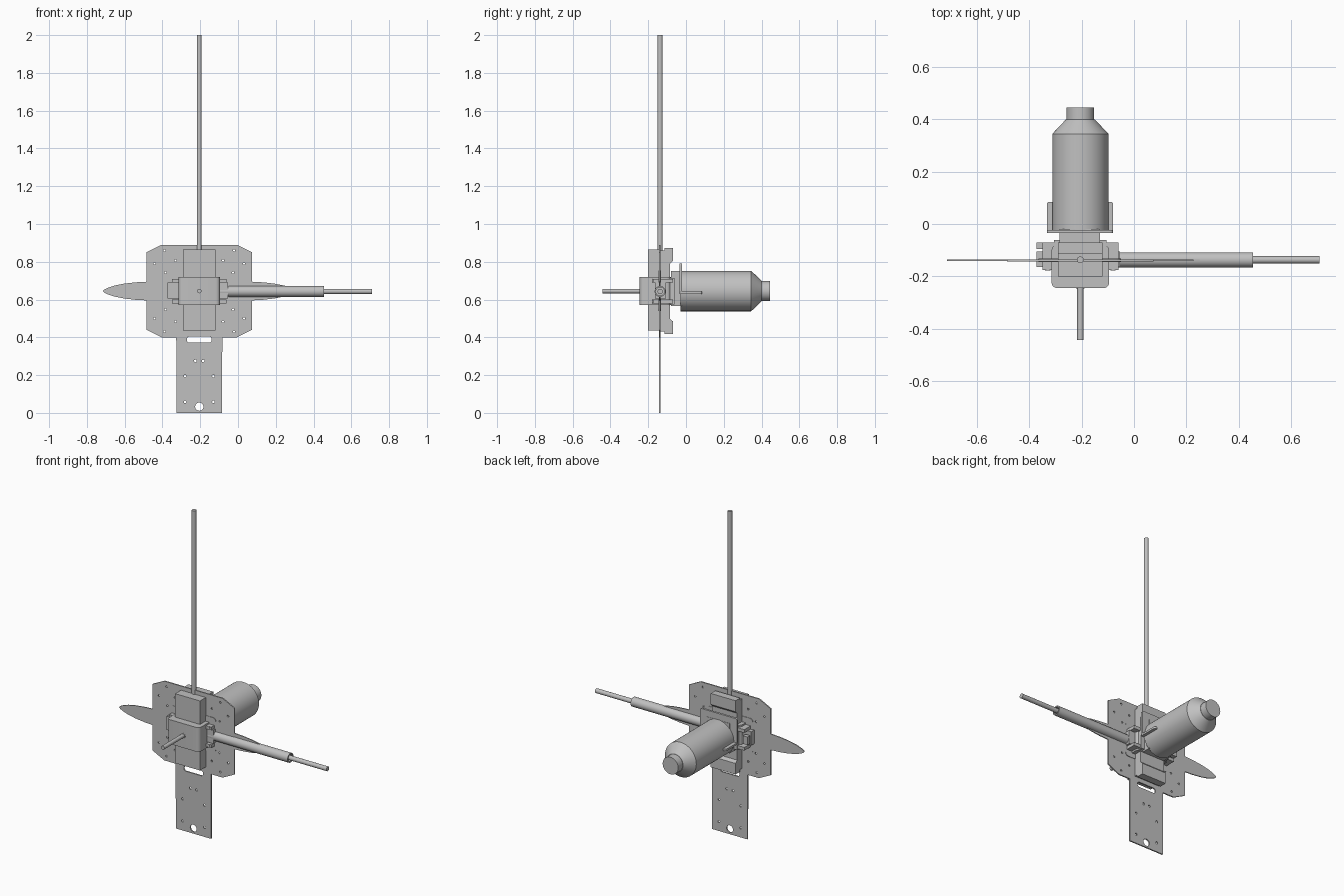
import bpy, bmesh
from math import pi, cos, sin, radians

cube = bpy.data.objects.get("Cube")
if cube:
    bpy.data.objects.remove(cube, do_unlink=True)

CX, CY, CZ = -0.205, -0.137, 0.645   # hub where all the rods meet

grey = bpy.data.materials.new("light_grey")
grey.use_nodes = True
grey.diffuse_color = (0.53, 0.53, 0.53, 1)
grey.node_tree.nodes["Principled BSDF"].inputs["Base Color"].default_value = (0.53, 0.53, 0.53, 1)

TURN = {"X": (pi / 2, 0, pi / 2), "Y": (pi / 2, 0, 0), "Z": (0, 0, 0)}


def circle(u, v, r, n=12):
    return [(u + r * cos(2 * pi * i / n), v + r * sin(2 * pi * i / n)) for i in range(n)]


def rounded(u0, u1, v0, v1, r, n=5):
    """Rectangle outline with round corners."""
    pts = []
    for k, (u, v) in enumerate([(u1 - r, v1 - r), (u0 + r, v1 - r), (u0 + r, v0 + r), (u1 - r, v0 + r)]):
        for i in range(n + 1):
            a = pi / 2 * (k + i / n)
            pts.append((u + r * cos(a), v + r * sin(a)))
    return pts


def finish(ob):
    ob.data.materials.clear()
    ob.data.materials.append(grey)
    bpy.ops.object.select_all(action="DESELECT")
    ob.select_set(True)
    bpy.context.view_layer.objects.active = ob
    bpy.ops.object.shade_smooth_by_angle(angle=radians(30))


def extrude(name, loops, axis, lo, hi):
    """Fill an outline (later loops are holes) and extrude it along an axis."""
    cu = bpy.data.curves.new(name, "CURVE")
    cu.dimensions, cu.fill_mode, cu.extrude = "2D", "BOTH", (hi - lo) / 2
    for loop in loops:
        sp = cu.splines.new("POLY")
        sp.points.add(len(loop) - 1)
        for p, (u, v) in zip(sp.points, loop):
            p.co = (u, v, 0, 1)
        sp.use_cyclic_u = True
    ob = bpy.data.objects.new(name, cu)
    bpy.context.collection.objects.link(ob)
    ob.rotation_euler = TURN[axis]
    ob.location["XYZ".index(axis)] = (lo + hi) / 2
    bpy.ops.object.select_all(action="DESELECT")
    ob.select_set(True)
    bpy.context.view_layer.objects.active = ob
    bpy.ops.object.convert(target="MESH")
    finish(bpy.context.view_layer.objects.active)


def box(name, x, y, z):
    bm = bmesh.new()
    bmesh.ops.create_cube(bm, size=1)
    for v in bm.verts:
        v.co = [lo + (hi - lo) * (c + 0.5) for c, (lo, hi) in zip(v.co, (x, y, z))]
    add_mesh(name, bm)


def add_mesh(name, bm):
    bmesh.ops.recalc_face_normals(bm, faces=bm.faces)
    me = bpy.data.meshes.new(name)
    bm.to_mesh(me)
    bm.free()
    ob = bpy.data.objects.new(name, me)
    bpy.context.collection.objects.link(ob)
    finish(ob)


def lathe(name, profile, axis, centre, n=32):
    """Turn (position, radius) pairs around a line parallel to an axis."""
    k = "XYZ".index(axis)
    bm = bmesh.new()
    rings = []
    for t, r in profile:
        ring = []
        for i in range(n):
            a = 2 * pi * i / n
            co = list(centre)
            co[k] = t
            co[(k + 1) % 3] += r * cos(a)
            co[(k + 2) % 3] += r * sin(a)
            ring.append(bm.verts.new(co))
        rings.append(ring)
    for a, b in zip(rings, rings[1:]):
        for i in range(n):
            bm.faces.new((a[i], a[(i + 1) % n], b[(i + 1) % n], b[i]))
    bm.faces.new(rings[0])
    bm.faces.new(rings[-1])
    add_mesh(name, bm)


# Mounting plate with tail, slot and screw holes
half = [(0.12, 0), (0.122, 0.40), (0.2, 0.40), (0.28, 0.44), (0.28, 0.85), (0.2, 0.89)]
outline = [(CX + u, v) for u, v in half] + [(CX - u, v) for u, v in reversed(half)]
holes = [rounded(CX - 0.065, CX + 0.065, 0.372, 0.404, 0.012), circle(CX, 0.033, 0.022, 20)]
for s in (-1, 1):
    for u, v in ((0.021, 0.275), (0.075, 0.195), (0.075, 0.058)):
        holes.append(circle(CX + s * u, v, 0.007))
    for u, v in ((0.184, 0.215), (0.237, 0.145), (0.126, 0.162), (0.179, 0.098)):
        holes += [circle(CX + s * u, CZ + t * v, 0.006) for t in (-1, 1)]
extrude("mounting_plate", [outline] + holes, "Y", -0.143, -0.135)

# Slim blades reaching out on both sides of the plate
edge = [(0.27, 0.05), (0.34, 0.046), (0.40, 0.039), (0.45, 0.029), (0.485, 0.017), (0.503, 0.008), (0.51, 0)]
for s, side in ((-1, "right"), (1, "left")):
    pts = edge + [(u, -v) for u, v in reversed(edge[:-1])]
    extrude(side + "_blade", [[(CX + s * u, CZ + v) for u, v in pts]], "Y", -0.141, -0.135)

# Upright housing in front and stepped block behind
box("front_housing", (-0.29, -0.12), (-0.2, -0.138), (0.435, 0.865))
step = [(-0.138, 0.215), (-0.115, 0.215), (-0.115, 0.228), (-0.07, 0.228), (-0.07, 0.16), (-0.085, 0.145)]
profile = [(y, CZ + h) for y, h in step] + [(y, CZ - h) for y, h in reversed(step)]
extrude("rear_block", [profile], "X", -0.29, -0.12)

# Gearbox: rounded cap, round-cornered flange and rear body
extrude("gearbox_cap", [rounded(-0.315, -0.095, -0.245, -0.08, 0.022)], "Z", 0.57, 0.72)
extrude("gearbox_flange", [rounded(-0.365, -0.05, 0.54, 0.755, 0.02)], "Y", -0.146, -0.132)
box("gearbox_rear", (-0.305, -0.105), (-0.105, -0.062), (0.575, 0.715))
box("motor_neck", (-0.285, -0.13), (-0.08, -0.02), (0.565, 0.75))

# Side brackets with clamp tabs and screws
for s, side in ((-1, "right"), (1, "left")):
    reach = 0.168 if s < 0 else 0.152
    xs = sorted((CX + s * 0.105, CX + s * reach))
    box(side + "_bracket", xs, (-0.165, -0.105), (0.605, 0.69))
    for t, level in ((-1, "lower"), (1, "upper")):
        z = CZ + t * 0.055
        box(f"{side}_{level}_tab", sorted((CX + s * 0.1, CX + s * 0.145)), (-0.175, -0.07), (z - 0.01, z + 0.01))
        lathe(f"{side}_{level}_screw", [(-0.178, 0.01), (-0.07, 0.01)], "Y", (CX + s * 0.125, 0, z), 12)
box("right_lug", (-0.372, -0.34), (-0.095, -0.07), (0.62, 0.67))

# Rods: mast, sleeve with inner rod, front shaft
lathe("mast", [(0.84, 0.013), (2.0, 0.013)], "Z", (CX, CY, 0), 20)
lathe("side_sleeve", [(-0.1, 0.029), (0.455, 0.029), (0.455, 0.022), (0.4, 0.022)], "X", (0, CY, 0.643))
lathe("side_rod", [(0.38, 0.014), (0.71, 0.014)], "X", (0, CY, 0.643), 20)
lathe("front_shaft", [(-0.443, 0.012), (-0.24, 0.012)], "Y", (CX, 0, CZ), 20)
lathe("front_boss", [(-0.247, 0.016), (-0.24, 0.016)], "Y", (CX, 0, CZ), 20)

# Motor can with tapered end
can = [(-0.06, 0.075), (-0.03, 0.075), (-0.03, 0.107), (0.345, 0.107), (0.4, 0.055), (0.4, 0.053), (0.445, 0.053)]
lathe("motor_can", can, "Y", (CX, 0, CZ), 48)

# Angle bracket holding the motor
extrude("bracket_upright", [rounded(-0.333, -0.08, 0.635, 0.79, 0.01)], "Y", -0.035, -0.022)
extrude("bracket_shelf", [rounded(-0.333, -0.08, -0.035, 0.085, 0.01)], "Z", 0.63, 0.642)
